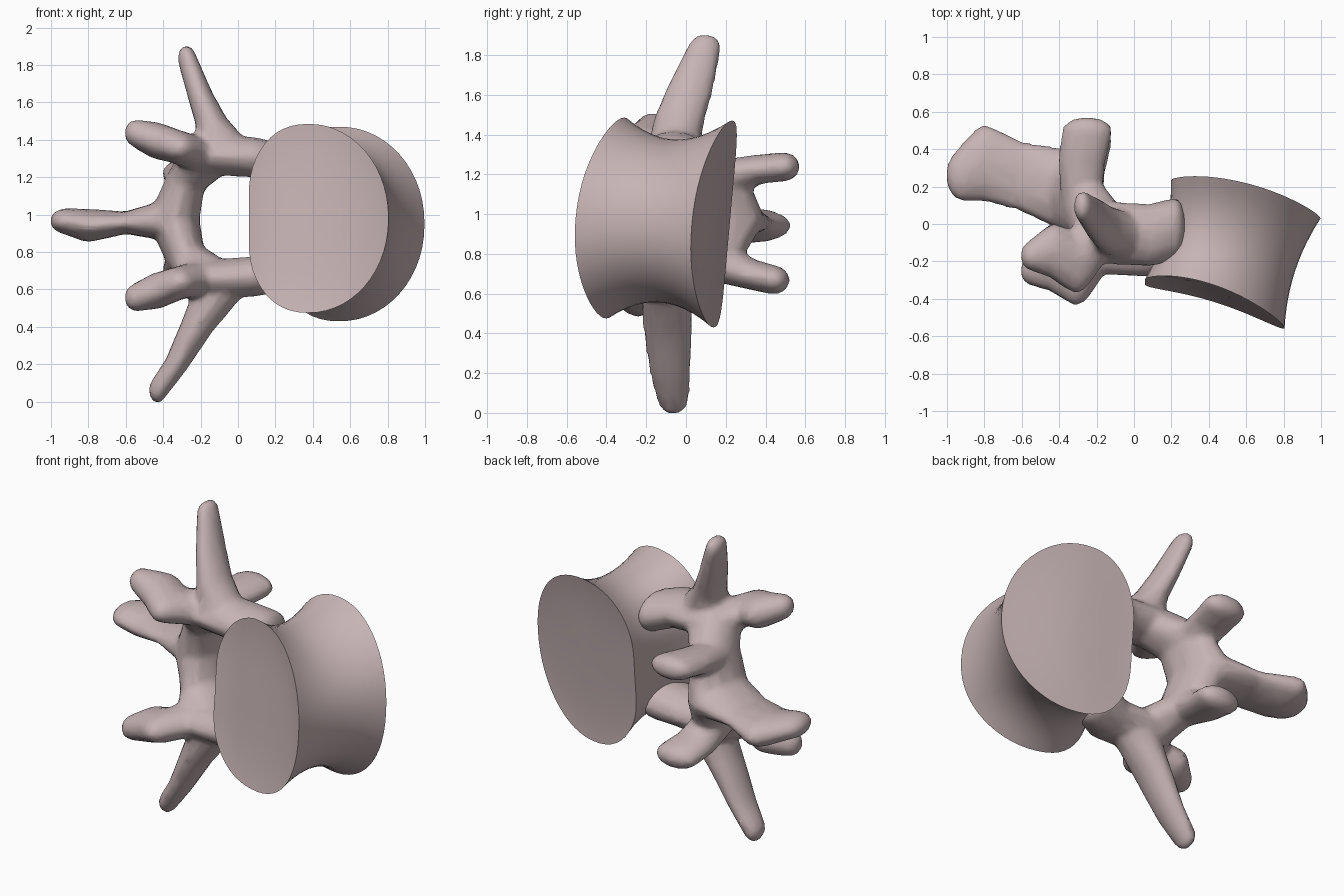
import bpy, bmesh, math
from mathutils import Vector

cube = bpy.data.objects.get("Cube")
if cube:
    bpy.data.objects.remove(cube)

bone = bpy.data.materials.new("pale_bone")
bone.use_nodes = True
bone.diffuse_color = (0.57, 0.455, 0.46, 1)
bone.node_tree.nodes["Principled BSDF"].inputs["Base Color"].default_value = bone.diffuse_color

MID = 0.97    # height of the plane of symmetry
LEAN = 0.09   # slant of the whole bone along y


def finish(name, mesh, angle):
    obj = bpy.data.objects.new(name, mesh)
    bpy.context.collection.objects.link(obj)
    mesh.materials.clear()
    mesh.materials.append(bone)
    bpy.ops.object.select_all(action='DESELECT')
    obj.select_set(True)
    bpy.context.view_layer.objects.active = obj
    bpy.ops.object.shade_smooth_by_angle(angle=math.radians(angle))


# Vertebral body: waisted kidney-shaped loft between two slanted end plates
SEG, STEPS = 56, 12


def end_front(x):
    return -0.31 - 0.43 * (x - 0.05) * abs(x - 0.05)


def end_back(x):
    return 0.22 - 0.3 * (x - 0.2) ** 2


def body_ring(bm, u, scale=1.0):
    waist = 4 * u * (1 - u)
    cx = 0.42 + 0.165 * u
    a = (0.385 + 0.027 * u) * (1 - 0.1 * waist) * scale
    b = (0.505 + 0.015 * u) * (1 - 0.2 * waist) * scale
    ring = []
    for i in range(SEG):
        t = math.tau * i / SEG
        c, s = math.cos(t), math.sin(t)
        notch = 0.025 * math.exp(-((t - math.pi) / 0.35) ** 2) * scale
        skew = -0.045 * s * s * scale
        x = cx + a * math.copysign(abs(c) ** 0.92, c) + notch + skew
        h = b * math.copysign(abs(s) ** 0.95, s)
        y = end_front(x) * (1 - u) + end_back(x) * u + LEAN * h
        dish = 0.02 * (1 - scale ** 4)
        y += dish * (1 - 2 * u)
        ring.append(bm.verts.new((x, y, MID + h + 0.01 - 0.03 * u)))
    return ring


bm = bmesh.new()
rings = [body_ring(bm, 0, s) for s in (0.1, 0.4, 0.7, 0.9)]
rings += [body_ring(bm, k / STEPS) for k in range(STEPS + 1)]
rings += [body_ring(bm, 1, s) for s in (0.9, 0.7, 0.4, 0.1)]
for r, q in zip(rings, rings[1:]):
    for i in range(SEG):
        j = (i + 1) % SEG
        bm.faces.new((r[i], r[j], q[j], q[i]))
bm.faces.new(rings[0])
bm.faces.new(rings[-1])
bmesh.ops.recalc_face_normals(bm, faces=bm.faces)
mesh = bpy.data.meshes.new("vertebral_body")
bm.to_mesh(mesh)
bm.free()
finish("vertebral_body", mesh, 45)


# Directions of a unit ball, shared by every knot of the arch
ball = bmesh.new()
bmesh.ops.create_icosphere(ball, subdivisions=2, radius=1)
DIRECTIONS = [v.co.copy() for v in ball.verts]
ball.free()

# Rear arch: chains of hulled ellipsoids, fused into one surface
arch = bmesh.new()


def limb(knots, side=1, lean=LEAN):
    """Each knot is x, y, offset from the mid plane, then three radii."""
    for pair in zip(knots, knots[1:]):
        verts = []
        for x, y, h, *radii in pair:
            tilt = lean * 0.7 * (0.2 - y)
            centre = Vector((x, y + lean * side * h, MID + side * h + tilt))
            for d in DIRECTIONS:
                verts.append(arch.verts.new(centre + d * Vector(radii)))
        bmesh.ops.convex_hull(arch, input=verts)
        for v in verts:
            if not v.link_faces:
                arch.verts.remove(v)


root = (-0.2, -0.07, 0.33, 0.11, 0.17, 0.1)
lamina = (-0.28, 0.1, 0.2, 0.11, 0.2, 0.09)
keel = (-0.34, 0.17, 0, 0.14, 0.23, 0.12)

for side in (1, -1):
    # pedicle
    limb([(0.22, -0.05, 0.28, 0.06, 0.17, 0.12),
          (0.08, -0.09, 0.32, 0.08, 0.17, 0.11), root], side)
    # superior articular process
    limb([root, (-0.31, -0.24, 0.36, 0.1, 0.17, 0.09),
          (-0.43, -0.18, 0.4, 0.09, 0.15, 0.1),
          (-0.55, -0.21, 0.44, 0.06, 0.08, 0.075)], side)
    # lamina, with the strut that rounds the canal's corner
    limb([root, lamina, keel], side)
    limb([(-0.13, -0.05, 0.3, 0.1, 0.14, 0.09), lamina], side)
    # inferior articular process
    limb([lamina, (-0.28, 0.32, 0.26, 0.13, 0.13, 0.075),
          (-0.25, 0.47, 0.285, 0.14, 0.08, 0.075)], side)

# spinous process
limb([keel, (-0.6, 0.255, -0.01, 0.08, 0.19, 0.06),
      (-0.8, 0.33, -0.02, 0.1, 0.21, 0.09),
      (-0.92, 0.26, 0, 0.09, 0.14, 0.07)])

# upper and lower transverse processes
limb([(-0.08, -0.06, 0.38, 0.15, 0.13, 0.09),
      (-0.14, -0.03, 0.52, 0.09, 0.13, 0.06),
      (-0.2, 0.02, 0.66, 0.07, 0.12, 0.06),
      (-0.275, 0.095, 0.87, 0.05, 0.085, 0.07)], lean=0)
limb([(-0.07, -0.1, -0.32, 0.15, 0.13, 0.09),
      (-0.22, -0.09, -0.57, 0.095, 0.125, 0.06),
      (-0.33, -0.08, -0.77, 0.065, 0.105, 0.06),
      (-0.43, -0.065, -0.91, 0.05, 0.08, 0.07)], lean=0)

bmesh.ops.recalc_face_normals(arch, faces=arch.faces)
mesh = bpy.data.meshes.new("arch_blocks")
arch.to_mesh(mesh)
arch.free()
blocks = bpy.data.objects.new("arch_blocks", mesh)
bpy.context.collection.objects.link(blocks)
fuse = blocks.modifiers.new("fuse", 'REMESH')
fuse.mode = 'VOXEL'
fuse.voxel_size = 0.018
soften = blocks.modifiers.new("soften", 'SMOOTH')
soften.factor = 0.5
soften.iterations = 8
facet = blocks.modifiers.new("facet", 'DECIMATE')
facet.ratio = 0.15
graph = bpy.context.evaluated_depsgraph_get()
fused = bpy.data.meshes.new_from_object(blocks.evaluated_get(graph))
bpy.data.objects.remove(blocks)
fused.name = "rear_arch"
finish("rear_arch", fused, 40)
